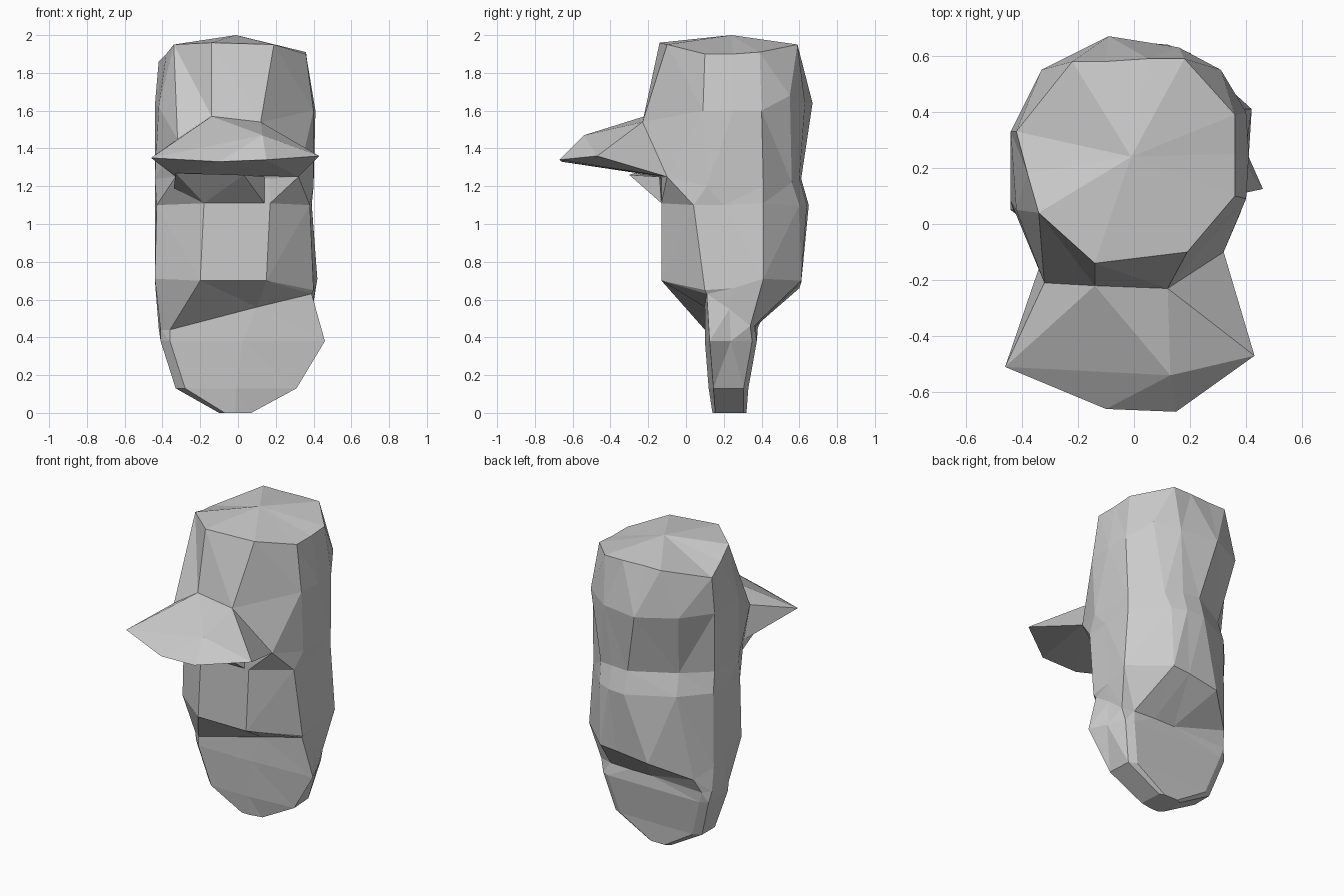
import bpy
import bmesh

default_cube = bpy.data.objects.get("Cube")
if default_cube:
    bpy.data.objects.remove(default_cube, do_unlink=True)

# Single plain material
clay = bpy.data.materials.new("clay_grey")
clay.use_nodes = True
clay_colour = (0.6, 0.6, 0.6, 1.0)
clay.diffuse_color = clay_colour
clay.node_tree.nodes["Principled BSDF"].inputs["Base Color"].default_value = clay_colour


def finish(bm, name):
    """Turn a bmesh into a flat-shaded object with the shared material."""
    bmesh.ops.triangulate(bm, faces=bm.faces[:])
    mesh = bpy.data.meshes.new(name)
    bm.to_mesh(mesh)
    bm.free()
    mesh.materials.append(clay)
    part = bpy.data.objects.new(name, mesh)
    bpy.context.scene.collection.objects.link(part)
    return part


def loft(name, rings, apex=None, close_bottom=False):
    """Skin a stack of rings, listed from top to bottom."""
    bm = bmesh.new()
    loops = [[bm.verts.new(point) for point in ring] for ring in rings]
    count = len(loops[0])
    for upper, lower in zip(loops, loops[1:]):
        for i in range(count):
            j = (i + 1) % count
            bm.faces.new((lower[i], lower[j], upper[j], upper[i]))
    if apex:
        tip = bm.verts.new(apex)
        for i in range(count):
            bm.faces.new((loops[0][i], loops[0][(i + 1) % count], tip))
    if close_bottom:
        bm.faces.new(list(reversed(loops[-1])))
    return finish(bm, name)


def hull(name, points):
    """Faceted solid wrapped around a few corner points."""
    bm = bmesh.new()
    for point in points:
        bm.verts.new(point)
    result = bmesh.ops.convex_hull(bm, input=bm.verts[:])
    loose = [v for v in result["geom_interior"] if isinstance(v, bmesh.types.BMVert)]
    bmesh.ops.delete(bm, geom=loose, context="VERTS")
    bmesh.ops.recalc_face_normals(bm, faces=bm.faces[:])
    return finish(bm, name)


def slab_slice(left, right, front, back, z, bevel=0.05, taper=0.01):
    """Bevelled ring, narrowing to the back, in the same point order as the other rings."""
    middle_x, middle_y = (left + right) / 2, (front + back) / 2
    back_right = right - taper
    return [
        (left, front + bevel, z), (left + bevel, front, z),
        (middle_x, front, z), (right, front + bevel / 2, z),
        (right - taper / 2, middle_y, z), (back_right, back - bevel / 2, z),
        (back_right - bevel, back, z), (middle_x + bevel, back, z),
        (middle_x, back, z), (left + bevel, back, z),
        (left, back - bevel / 2, z), (left, middle_y, z),
    ]


# Rings run from the front right corner, across the front, round the left and back
crown_rim = [
    (-.34, .04, 1.95), (-.14, -.14, 1.96), (.19, -.10, 1.95), (.36, .10, 1.90),
    (.36, .25, 1.90), (.36, .39, 1.91), (.18, .59, 1.95), (.05, .59, 1.95),
    (-.10, .58, 1.95), (-.22, .58, 1.95), (-.42, .33, 1.86), (-.38, .18, 1.9),
]
crown_bulge = [
    (-.32, -.21, 1.45), (-.14, -.22, 1.57), (.12, -.23, 1.54), (.40, .09, 1.6),
    (.41, .25, 1.6), (.40, .40, 1.6), (.31, .55, 1.68), (.16, .63, 1.64),
    (-.09, .67, 1.64), (-.33, .55, 1.65), (-.44, .33, 1.63), (-.42, .05, 1.62),
]
crown_base = [
    (-.33, -.13, 1.25), (-.18, -.13, 1.24), (.17, -.13, 1.24), (.32, -.10, 1.25),
    (.40, .11, 1.2), (.39, .41, 1.2), (.23, .56, 1.22), (.12, .60, 1.24),
    (0, .61, 1.24), (-.27, .46, 1.24), (-.42, .30, 1.23), (-.44, .08, 1.24),
]
cheek_top = [
    (-.43, .05, 1.1), (-.18, -.13, 1.11), (.17, -.13, 1.11), (.38, .04, 1.1),
    (.39, .20, 1.1), (.39, .41, 1.11), (.21, .60, 1.1), (.12, .64, 1.1),
    (0, .65, 1.1), (-.28, .50, 1.1), (-.43, .33, 1.1), (-.44, .20, 1.1),
]
jaw = [
    (-.44, .05, .71), (-.20, -.13, .7), (.15, -.13, .7), (.40, .10, .65),
    (.41, .25, .66), (.42, .41, .71), (.20, .61, .7), (.08, .61, .69),
    (-.14, .60, .66), (-.35, .42, .54), (-.42, .31, .6), (-.44, .20, .7),
]
neck_top = [
    (-.41, .14, .44), (-.36, .10, .44), (.10, .10, .56), (.39, .11, .63),
    (.39, .23, .55), (.38, .34, .46), (.30, .36, .46), (.15, .37, .46),
    (0, .37, .46), (-.38, .38, .45), (-.42, .33, .45), (-.42, .2, .45),
]

# Cap crown and head
loft("cap_crown", [crown_rim, crown_bulge, crown_base], apex=(-.01, .24, 2))
loft("head", [crown_base, cheek_top, jaw, neck_top])

# Thin tapering slab below the jaw
loft("neck_slab", [
    neck_top,
    slab_slice(-.41, .46, .10, .375, .38, taper=.1),
    slab_slice(-.33, .31, .12, .33, .13),
    slab_slice(-.10, .07, .14, .32, 0, bevel=.03),
], close_bottom=True)

# Cap brim
hull("cap_brim", [
    (-.32, -.21, 1.45), (-.14, -.22, 1.57), (.12, -.23, 1.54), (-.33, -.35, 1.43),
    (-.46, -.51, 1.35), (-.10, -.66, 1.33), (.15, -.67, 1.34), (.43, -.47, 1.36),
    (.13, -.54, 1.47), (-.33, -.25, 1.27), (.32, -.10, 1.25), (-.33, -.13, 1.25),
])

# Brow wedge between brim and face
hull("brow", [
    (-.33, -.27, 1.27), (.03, -.30, 1.26), (.14, -.14, 1.25), (-.18, -.13, 1.11),
    (.14, -.13, 1.11), (-.34, -.09, 1.19), (-.33, -.13, 1.25),
])
